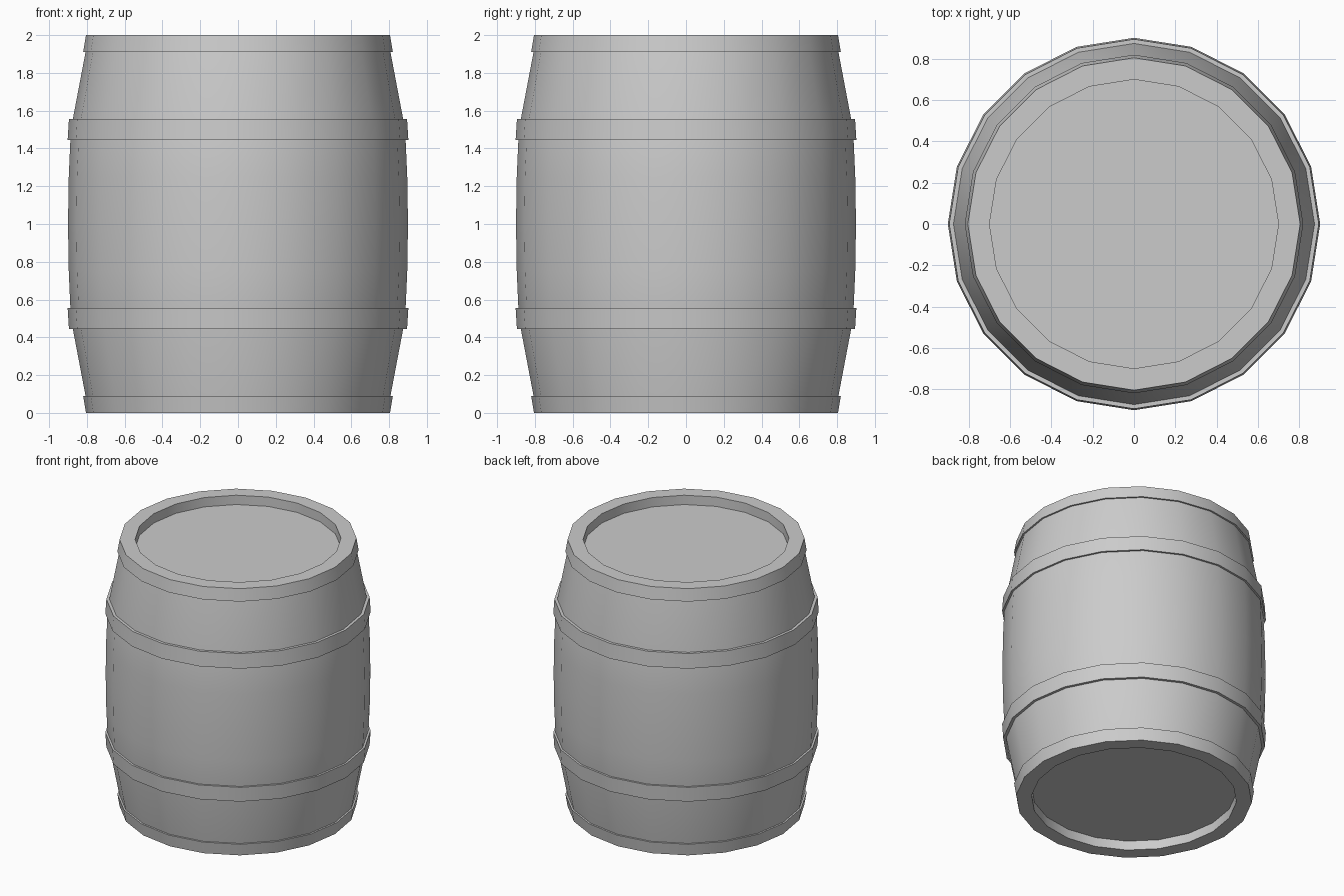
import bpy, bmesh, math

if "Cube" in bpy.data.objects:
    bpy.data.objects.remove(bpy.data.objects["Cube"])

SIDES = 20


def lathe(name, profile, closed=False):
    """Revolve (radius, z) points about z; open profiles get end caps."""
    bm = bmesh.new()
    rings = []
    for r, z in profile:
        rings.append([bm.verts.new((r * math.cos(2 * math.pi * i / SIDES),
                                    r * math.sin(2 * math.pi * i / SIDES), z))
                      for i in range(SIDES)])
    pairs = list(zip(rings, rings[1:]))
    if closed:
        pairs.append((rings[-1], rings[0]))
    for a, b in pairs:
        for i in range(SIDES):
            j = (i + 1) % SIDES
            bm.faces.new((a[i], a[j], b[j], b[i]))
    if not closed:
        bm.faces.new(rings[0])
        bm.faces.new(rings[-1])
    bmesh.ops.recalc_face_normals(bm, faces=bm.faces)
    mesh = bpy.data.meshes.new(name)
    bm.to_mesh(mesh)
    bm.free()
    obj = bpy.data.objects.new(name, mesh)
    bpy.context.collection.objects.link(obj)
    bpy.ops.object.select_all(action='DESELECT')
    obj.select_set(True)
    bpy.context.view_layer.objects.active = obj
    bpy.ops.object.shade_smooth_by_angle(angle=math.radians(30))
    return obj


def flip(profile):
    return [(r, 2 - z) for r, z in reversed(profile)]


# Barrel body with recessed heads
lower = [(0.70, 0.07), (0.70, 0.0), (0.79, 0.0), (0.885, 0.5), (0.896, 0.75)]
lathe("barrel_body", lower + [(0.90, 1.0)] + flip(lower))

# Metal hoops, mirrored top and bottom
end_hoop = [(0.79, 0.0), (0.805, 0.0), (0.82, 0.09), (0.80, 0.09)]
middle_hoop = [(0.86, 0.445), (0.895, 0.445), (0.902, 0.555), (0.87, 0.555)]
for part, profile in (("end_hoop", end_hoop), ("middle_hoop", middle_hoop)):
    lathe("lower_" + part, profile, closed=True)
    lathe("upper_" + part, flip(profile), closed=True)
